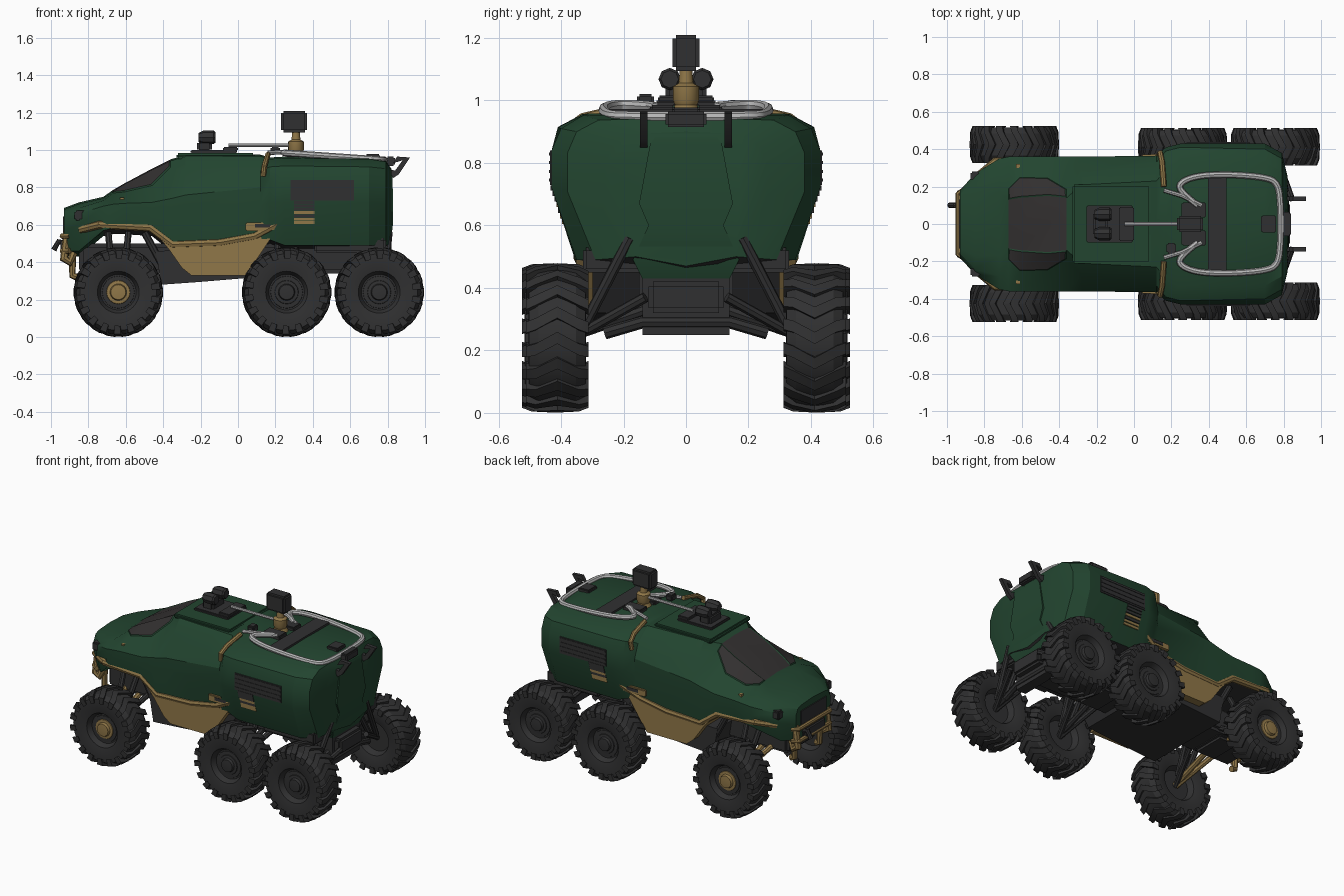
import bpy, bmesh, math
from mathutils import Matrix

old = bpy.data.objects.get("Cube")
if old:
    bpy.data.objects.remove(old)


def material(name, r, g, b):
    m = bpy.data.materials.new(name)
    m.use_nodes = True
    m.diffuse_color = (r, g, b, 1)
    m.node_tree.nodes["Principled BSDF"].inputs["Base Color"].default_value = (r, g, b, 1)
    return m


GREEN = material("green paint", .016, .059, .029)
DARK = material("dark metal", .03, .03, .031)
GLASS = material("tinted glass", .032, .029, .029)
TAN = material("tan paint", .28, .185, .065)
GREY = material("light grey", .48, .48, .48)
SIDES = (("near", -1), ("far", 1))


def add(name, bm, *mats):
    bmesh.ops.recalc_face_normals(bm, faces=bm.faces)
    mesh = bpy.data.meshes.new(name)
    bm.to_mesh(mesh)
    bm.free()
    for m in mats:
        mesh.materials.append(m)
    obj = bpy.data.objects.new(name, mesh)
    bpy.context.collection.objects.link(obj)
    return obj


def skin(bm, rings, rule=None):
    """Bridge closed rings of points and cap both ends."""
    loops = [[bm.verts.new(p) for p in ring] for ring in rings]
    n = len(loops[0])
    for i in range(len(loops) - 1):
        for j in range(n):
            k = (j + 1) % n
            f = bm.faces.new((loops[i][j], loops[i][k], loops[i + 1][k], loops[i + 1][j]))
            f.material_index = rule(i, j) if rule else 0
    bm.faces.new(loops[0])
    bm.faces.new(loops[-1])


def box(name, centre, size, mat, bevel=0.0):
    bm = bmesh.new()
    bmesh.ops.create_cube(bm, size=1)
    bmesh.ops.scale(bm, vec=size, verts=bm.verts)
    if bevel:
        bmesh.ops.bevel(bm, geom=bm.edges[:], offset=bevel, segments=2, affect='EDGES')
    bmesh.ops.translate(bm, vec=centre, verts=bm.verts)
    return add(name, bm, mat)


def prism(name, outline, half_width, mat, y=0.0):
    """Extrude an x-z outline across y."""
    bm = bmesh.new()
    skin(bm, [[(x, y + w, z) for x, z in outline] for w in (-half_width, half_width)])
    return add(name, bm, mat)


def tube(name, points, radius, mat, smooth=False):
    curve = bpy.data.curves.new(name, 'CURVE')
    curve.dimensions = '3D'
    curve.bevel_depth = radius
    curve.bevel_resolution = 2
    curve.use_fill_caps = True
    spline = curve.splines.new('NURBS' if smooth else 'POLY')
    spline.points.add(len(points) - 1)
    for sp, p in zip(spline.points, points):
        sp.co = (*p, 1)
    if smooth:
        spline.order_u = 3
        spline.use_endpoint_u = True
    temp = bpy.data.objects.new(name + "_path", curve)
    mesh = bpy.data.meshes.new_from_object(temp)
    bpy.data.objects.remove(temp)
    mesh.materials.clear()
    mesh.materials.append(mat)
    obj = bpy.data.objects.new(name, mesh)
    bpy.context.collection.objects.link(obj)


def lathe(bm, profile, axis, steps=32):
    """Revolve (along, radius) points round the y or z axis."""
    rings = []
    for along, r in profile:
        turn = [(r * math.cos(a), r * math.sin(a)) for a in (math.tau * k / steps for k in range(steps))]
        rings.append([(u, along, v) if axis == 'Y' else (u, v, along) for u, v in turn])
    skin(bm, rings)


# Hull: x, top, roof width, shoulder width and height, belt width, height and depth, sill width and height
STATIONS = [
    (-.93, .69, .13, .16, .67, .18, .60, .03, .15, .46),
    (-.85, .72, .17, .24, .69, .27, .63, .03, .22, .46),
    (-.72, .75, .17, .28, .73, .35, .67, .03, .35, .57),
    (-.67, .785, .13, .19, .77, .36, .68, .03, .35, .58),
    (-.61, .82, .14, .25, .775, .36, .685, .03, .35, .58),
    (-.46, .90, .15, .245, .81, .36, .69, .03, .35, .57),
    (-.36, .95, .14, .185, .91, .36, .70, .04, .35, .49),
    (-.28, .975, .21, .27, .89, .36, .72, .04, .345, .48),
    (.12, .975, .23, .33, .89, .365, .75, .05, .345, .5),
    (.17, .96, .29, .39, .91, .41, .78, .06, .35, .52),
    (.25, .965, .33, .41, .915, .43, .78, .06, .355, .49),
    (.70, .96, .33, .40, .91, .43, .78, .06, .35, .49),
    (.79, .945, .28, .35, .9, .38, .77, .06, .29, .49),
    (.82, .90, .18, .24, .85, .26, .74, .05, .16, .5)]


def hull_ring(x, top, roof, sh_w, sh_z, belt, belt_z, depth, sill, sill_z):
    half = [(roof, top - .008), (sh_w, sh_z), (belt, belt_z + depth), (belt, belt_z - depth), (sill, sill_z)]
    pts = [(0, top)] + half + [(0, sill_z - .03)] + [(-y, z) for y, z in reversed(half)]
    return [(x, y, z) for y, z in pts]


def hull_paint(i, j):
    """Dark underside, glass bands across the windscreen."""
    if j in (5, 6) and i > 1:
        return 4
    return {0: 1, 11: 1, 1: 2, 10: 3}.get(j, 0) if i in (3, 4, 5) else 0


# Windscreen and side windows are inset panes of the hull
bm = bmesh.new()
skin(bm, [hull_ring(*s) for s in STATIONS], hull_paint)
panes = [[f for f in bm.faces if f.material_index == k] for k in (1, 2, 3)]
under = [f for f in bm.faces if f.material_index == 4]
for pane in panes:
    frame = bmesh.ops.inset_region(bm, faces=pane, thickness=.006, depth=-.006, use_even_offset=True)
    for f in frame["faces"]:
        f.material_index = 0
    for f in pane:
        f.material_index = 1
for f in under:
    f.material_index = 2
add("hull", bm, GREEN, GLASS, DARK)

# Raised roof, tailgate and rear fittings
box("roof_panel", (-.12, 0, .968), (.42, .42, .03), GREEN, .01)
bm = bmesh.new()
gate = [(.08, .91, .812), (.115, .86, .826), (.15, .67, .83), (.12, .6, .828), (.17, .49, .815), (.14, .43, .79)]
skin(bm, [[(x, w, z), (x, -w, z), (.76, -w, z), (.76, w, z)] for w, z, x in gate])
add("tailgate", bm, GREEN)
box("tail_light", (.815, 0, .94), (.05, .13, .05), DARK, .008)
box("rear_roof_pad", (.72, 0, .965), (.08, .09, .025), DARK, .006)
for side, s in SIDES:
    prism("rear_bracket_" + side, [(.80, .9), (.83, .85), (.86, .87), (.92, .96), (.85, .965), (.83, .93),
                                   (.88, .945), (.84, .89)], .012, DARK, s * .135)

# Chassis, belly and side armour
box("chassis", (-.05, 0, .42), (1.6, .3, .16), DARK, .02)
prism("belly", [(-.44, .46), (-.41, .28), (-.2, .295), (.1, .32), (.2, .48)], .3, DARK)
prism("lower_armour", [(-.42, .53), (-.37, .47), (-.3, .37), (-.25, .33), (.04, .33), (.09, .4), (.23, .61), (.08, .54),
                       (-.1, .51), (-.34, .5)], .352, TAN)
prism("rear_skid_plate", [(.72, .5), (.79, .45), (.79, .25), (.72, .25)], .14, DARK)
tube("rear_bumper", [(.77, -.26, .255), (.78, -.14, .29), (.78, .14, .29), (.77, .26, .255)], .02, DARK)
box("rear_frame", (.6, 0, .49), (.38, .66, .08), DARK, .01)

for side, s in SIDES:
    stripe = [(-.84, .25, .575), (-.74, .335, .6), (-.47, .338, .585), (-.35, .338, .495), (-.1, .338, .505),
              (.09, .338, .54), (.22, .365, .61)]
    tube("trim_stripe_" + side, [(x, s * y, z) for x, y, z in stripe], .022, TAN)
    tube("roof_hoop_" + side, [(.16, s * .2, .975), (.15, s * .33, .945), (.14, s * .38, .91), (.135, s * .372, .86)], .015, TAN)
    box("headlight_" + side, (-.845, s * .255, .65), (.06, .05, .055), DARK, .008)
    box("hood_marker_" + side, (-.62, s * .31, .735), (.02, .02, .02), TAN)
    box("door_step_" + side, (.13, s * .362, .59), (.18, .02, .045), TAN, .005)
    box("step_recess_" + side, (.14, s * .368, .595), (.1, .014, .02), DARK)
    # Louvred vents
    box("vent_back_" + side, (.45, s * .42, .785), (.34, .03, .11), DARK)
    for k in range(4):
        box(f"vent_slat_{side}_{k}", (.45, s * .432, .745 + k * .028), (.33, .012, .01), DARK)
    for k in range(7):
        z = .612 + k * .018
        mat = TAN if k in (0, 1, 3) else DARK
        box(f"lower_slat_{side}_{k}", (.355, s * (.418 - (.72 - z) * .33), z), (.11, .03, .015), mat)
    # Light rods and roof boxes
    tube("roof_rod_" + side, [(.16, s * .18, .985), (.26, s * .15, .99), (.36, s * .1, .98)], .012, GREY)
    box("roof_box_" + side, (.32, s * .075, .97), (.13, .08, .03), DARK, .006)

# Roof rail loop
half_rail = [(.34, .1), (.25, .17), (.24, .22), (.34, .26), (.52, .265), (.7, .25), (.77, .22), (.785, .1)]
loop = half_rail + [(x, -y) for x, y in reversed(half_rail)]
tube("roof_rail", [(x, y, .985 - .07 * max(0, x - .25)) for x, y in loop], .017, GREY, smooth=True)
box("roof_recess", (.445, 0, .966), (.1, .5, .014), DARK)
box("antenna_base", (.2, -.13, 1.0), (.05, .055, .04), DARK, .008)

# Hatch with twin optics
box("hatch_plate", (-.13, 0, .99), (.25, .2, .02), DARK, .006)
box("hatch_mount", (-.18, 0, 1.02), (.08, .13, .06), DARK, .012)
box("hatch_rear_pad", (-.04, 0, 1.005), (.08, .18, .02), DARK, .005)
for side, s in SIDES:
    bm = bmesh.new()
    lathe(bm, [(-.045, .028), (-.035, .036), (.02, .036), (.045, .024)], 'Y', 8)
    bmesh.ops.rotate(bm, matrix=Matrix.Rotation(math.pi / 2, 3, 'Z'), verts=bm.verts)
    bmesh.ops.translate(bm, vec=(-.165, s * .052, 1.068), verts=bm.verts)
    add("optic_" + side, bm, DARK)
tube("long_barrel", [(-.05, 0, 1.025), (.3, 0, 1.025)], .01, GREY)

# Sensor mast
bm = bmesh.new()
lathe(bm, [(.96, .05), (.985, .035), (1.0, .042), (1.045, .042), (1.055, .024), (1.1, .02)], 'Z', 16)
bmesh.ops.translate(bm, vec=(.31, 0, 0), verts=bm.verts)
add("mast", bm, TAN)
box("sensor_head", (.3, 0, 1.152), (.14, .088, .115), DARK, .012)

# Nose: grille, winch and guard
box("grille", (-.93, 0, .6), (.012, .26, .09), DARK)
box("winch", (-.92, 0, .49), (.06, .22, .07), DARK, .012)
tube("winch_hook", [(-.92, .1, .5), (-.96, .1, .51), (-.985, .1, .465)], .015, DARK)
for level, z in (("lower", .46), ("upper", .54)):
    tube("guard_bar_" + level, [(-.9, -.19, z), (-.94, -.16, z), (-.94, .16, z), (-.9, .19, z)], .015, TAN)
for side, s in SIDES:
    tube("guard_hook_" + side, [(-.91, s * .16, .56), (-.93, s * .16, .42), (-.9, s * .16, .4), (-.88, s * .15, .45)], .024, TAN)
    tube("guard_leg_" + side, [(-.885, s * .13, .46), (-.885, s * .13, .33), (-.86, s * .13, .32)], .02, TAN)

# Wheel: turned tyre with chevron lugs
RADIUS = .24
COUNT = 18
bm = bmesh.new()
lathe(bm, [(.06, .02), (.06, .045), (.05, .055), (.05, .095), (.082, .112), (.092, .16), (.09, .205), (.06, .225),
           (-.06, .225), (-.09, .205), (-.092, .16), (-.078, .112), (-.04, .095), (-.04, .02)], 'Y', 40)
for k in range(COUNT):
    start = math.tau * k / COUNT
    for side, s in SIDES:
        rings = []
        for y, lean, outer, inner in ((0, 0, RADIUS, .2), (.07, .16, RADIUS - .004, .2), (.1, .2, .224, .18)):
            corners = ((-.08, inner), (-.08, outer), (.08, outer), (.08, inner))
            rings.append([(r * math.cos(start + lean + d), s * y, r * math.sin(start + lean + d)) for d, r in corners])
        skin(bm, rings)
wheel_master = add("wheel_master", bm, DARK)
tyre = wheel_master.data
bpy.data.objects.remove(wheel_master)
for axle, x, track in (("front", -.64, .425), ("middle", .26, .412), ("rear", .755, .412)):
    trim = TAN if axle == "front" else DARK
    for side, s in SIDES:
        wheel = bpy.data.objects.new(f"{axle}_wheel_{side}", tyre)
        bpy.context.collection.objects.link(wheel)
        wheel.location = (x, s * track, RADIUS)
        wheel.rotation_euler.z = 0 if s > 0 else math.pi
        # Hub cap on a dark flange
        for part, profile, mat in (("flange", [(.04, .09), (.054, .086), (.056, .06)], DARK),
                                   ("hub", [(.05, .066), (.06, .062), (.062, .045), (.078, .04), (.08, .02)], trim)):
            bm = bmesh.new()
            lathe(bm, profile, 'Y', 16)
            bmesh.ops.scale(bm, vec=(1, s, 1), verts=bm.verts)
            bmesh.ops.translate(bm, vec=(x, s * track, RADIUS), verts=bm.verts)
            add(f"{axle}_{part}_{side}", bm, mat)
        # Wishbones, drive shaft and damper
        for end, d, mat in (("fore", -.09, trim), ("aft", .09, DARK)):
            tube(f"{axle}_{end}_wishbone_{side}", [(x + d, s * .13, .37), (x, s * .38, .23)], .017, mat)
            tube(f"{axle}_{end}_damper_{side}", [(x + d * .6, s * .18, .56), (x + d * .3, s * .33, .27)], .018, DARK)
        tube(f"{axle}_shaft_{side}", [(x, s * .1, .34), (x, s * .4, .235)], .018, trim)
    box(axle + "_gearbox", (x, 0, .37), (.16, .24, .1), DARK, .015)
for side, s in SIDES:
    tube("front_strut_" + side, [(-.5, s * .28, .56), (-.37, s * .28, .32)], .02, DARK)

# Smooth shading with kept edges
for obj in bpy.context.scene.objects:
    obj.select_set(obj.type == 'MESH')
    bpy.context.view_layer.objects.active = obj
bpy.ops.object.shade_smooth_by_angle(angle=math.radians(28))
